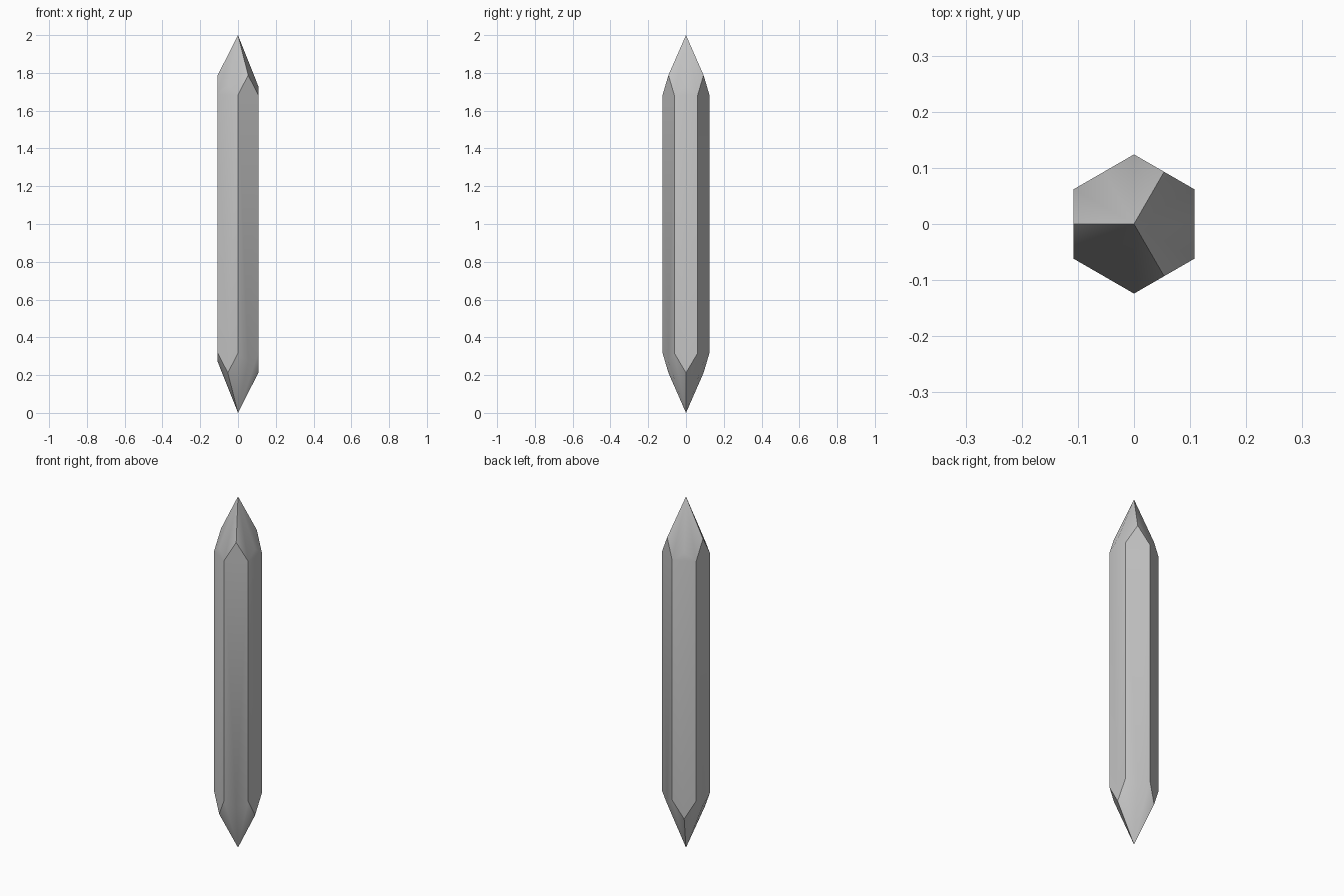
import bpy, bmesh, math

cube = bpy.data.objects.get("Cube")
if cube:
    bpy.data.objects.remove(cube, do_unlink=True)

RADIUS = 0.124
HEIGHT = 2.0
CORNER, SHARP, SOFT = 0.317, 0.212, 0.27   # distance from the tip to each kind of rim point

stone = bpy.data.materials.new("grey_stone")
stone.use_nodes = True
stone.diffuse_color = (0.55, 0.55, 0.55, 1)
stone.node_tree.nodes["Principled BSDF"].inputs["Base Color"].default_value = stone.diffuse_color

bm = bmesh.new()


def rim(top):
    """Twelve points around the prism: side middles (even) and corners (odd)."""
    points = []
    for i in range(12):
        middle = i % 2 == 0
        r = RADIUS * math.cos(math.pi / 6) if middle else RADIUS
        soft = (i % 4 == 0) == top
        drop = (SOFT if soft else SHARP) if middle else CORNER
        a = i * math.pi / 6
        z = HEIGHT - drop if top else drop
        points.append(bm.verts.new((r * math.cos(a), r * math.sin(a), z)))
    return points


upper, lower = rim(True), rim(False)

# Six kite facets on each pointed end
for ring, z in ((upper, HEIGHT), (lower, 0)):
    tip = bm.verts.new((0, 0, z))
    for i in range(0, 12, 2):
        bm.faces.new((tip, ring[i], ring[i + 1], ring[(i + 2) % 12]))

# Six long sides of the shaft
for i in range(0, 12, 2):
    low = [lower[i - 1], lower[i], lower[i + 1]]
    high = [upper[i + 1], upper[i], upper[i - 1]]
    bm.faces.new(low + high)

bmesh.ops.recalc_face_normals(bm, faces=bm.faces)
mesh = bpy.data.meshes.new("crystal_shard")
bm.to_mesh(mesh)
bm.free()
mesh.materials.append(stone)

shard = bpy.data.objects.new("crystal_shard", mesh)
bpy.context.collection.objects.link(shard)
bpy.ops.object.select_all(action="DESELECT")
shard.select_set(True)
bpy.context.view_layer.objects.active = shard
bpy.ops.object.shade_smooth_by_angle(angle=math.radians(40))
